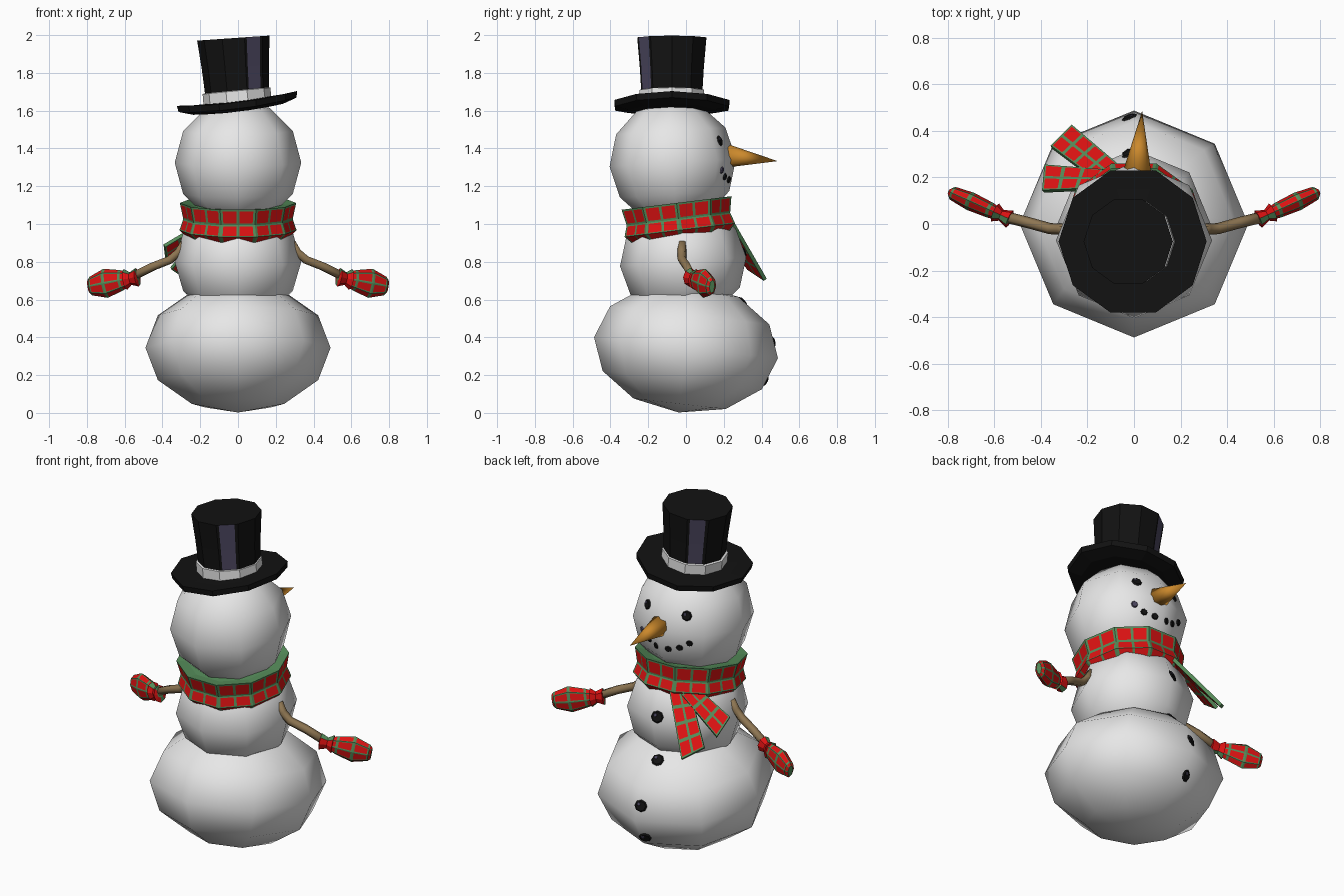
import bpy, bmesh, math
from mathutils import Vector, Matrix
from mathutils.bvhtree import BVHTree

if "Cube" in bpy.data.objects:
    bpy.data.objects.remove(bpy.data.objects["Cube"])


def material(name, r, g, b):
    m = bpy.data.materials.new(name)
    m.diffuse_color = (r, g, b, 1)
    m.use_nodes = True
    m.node_tree.nodes["Principled BSDF"].inputs["Base Color"].default_value = m.diffuse_color
    return m


SNOW = material("snow white", .8, .8, .8)
BLACK = material("black", .006, .006, .006)
SHINE = material("hat shine", .075, .065, .12)
RED = material("red", .72, .006, .006)
GREEN = material("green", .09, .26, .1)
BROWN = material("stick brown", .27, .18, .085)
ORANGE = material("carrot orange", .6, .25, .025)


def finish(name, bm, mats, smooth=False):
    me = bpy.data.meshes.new(name)
    bmesh.ops.recalc_face_normals(bm, faces=bm.faces[:])
    for f in bm.faces:
        f.smooth = smooth
    bm.to_mesh(me)
    bm.free()
    for m in mats:
        me.materials.append(m)
    ob = bpy.data.objects.new(name, me)
    bpy.context.collection.objects.link(ob)
    return ob


def refine(pts, cuts, closed):
    """Insert points at the given fractions of every segment."""
    out = []
    n = len(pts)
    for i in range(n if closed else n - 1):
        a, b = pts[i], pts[(i + 1) % n]
        out += [a] + [a.lerp(b, t) for t in cuts]
    return out if closed else out + [pts[-1]]


def loft(name, rings, mats, ucuts=(), vcuts=(), rule=None, cap=True, smooth=False):
    """Skin closed rings; rule(side, part, row, rowpart) picks the material."""
    nu, nv = len(ucuts) + 1, len(vcuts) + 1
    cols = [refine(list(c), vcuts, False) for c in zip(*rings)]
    rows = [refine(list(r), ucuts, True) for r in zip(*cols)]
    bm = bmesh.new()
    vs = [[bm.verts.new(p) for p in r] for r in rows]
    n = len(vs[0])
    for j in range(len(vs) - 1):
        for i in range(n):
            k = (i + 1) % n
            f = bm.faces.new((vs[j][i], vs[j][k], vs[j + 1][k], vs[j + 1][i]))
            if rule:
                f.material_index = rule(i // nu, i % nu, j // nv, j % nv)
    if cap:
        bm.faces.new(vs[0])
        bm.faces.new(vs[-1])
    return finish(name, bm, mats, smooth)


def lathe_rings(profile, n, mat, curl=0):
    """Rings from (radius, height); curl lifts the rim towards +-x."""
    out = []
    for r, z in profile:
        ring = []
        for i in range(n):
            a = 2 * math.pi * i / n
            lift = curl * math.cos(a) ** 2 * (r / .32) ** 2
            ring.append(mat @ Vector((r * math.cos(a), r * math.sin(a), z + lift)))
        out.append(ring)
    return out


def place(loc, axis, deg):
    return Matrix.Translation(loc) @ Matrix.Rotation(math.radians(deg), 4, axis)


def tile(side, part, row, rowpart):
    return 1 if part == 1 and rowpart == 1 else 0


# Snowballs, slightly tilted
balls = {}
for name, loc, rad, rz, deg in (("bottom_snowball", (0, 0, .345), .49, .345, -6.5),
                                ("middle_snowball", (0, -.015, .80), .335, .31, 4),
                                ("head", (0, -.07, 1.325), .335, .335, 3.5)):
    bm = bmesh.new()
    bmesh.ops.create_uvsphere(bm, u_segments=8, v_segments=6, radius=1,
                              matrix=place(loc, 'X', deg) @ Matrix.Diagonal((rad, rad, rz, 1)))
    balls[name] = BVHTree.FromBMesh(bm)
    finish(name, bm, [SNOW], True)


# Coal pieces: thin plates laid on the snow, on the +y side
def coal(name, ball, x, z, r, mat=BLACK, shine=True):
    hit, nor, _, _ = balls[ball].ray_cast(Vector((x, 2, z)), Vector((0, -1, 0)))
    q = nor.to_track_quat('Z', 'Y').to_matrix().to_4x4()
    bm = bmesh.new()
    frame = Matrix.Translation(hit + nor * .003) @ q
    bmesh.ops.create_cone(bm, cap_ends=True, segments=8, radius1=r, radius2=r * .75,
                          depth=.008, matrix=frame)
    if shine:
        old = set(bm.faces)
        bmesh.ops.create_cone(bm, cap_ends=True, segments=6, radius1=r * .3, radius2=r * .25,
                              depth=.003,
                              matrix=frame @ Matrix.Translation((-r * .3, r * .3, .005)))
        for f in bm.faces:
            if f not in old:
                f.material_index = 1
    finish(name, bm, [mat, SHINE])


for s in (-1, 1):
    coal("eye", "head", s * .13, 1.44, .03)
    for x, z in ((.04, 1.235), (.1, 1.25)):
        coal("mouth_coal", "head", s * x, z, .02, shine=False)
    coal("mouth_corner", "head", s * .155, 1.285, .02, SHINE if s > 0 else BLACK, False)
for ball, z in (("middle_snowball", .85), ("bottom_snowball", .59),
                ("bottom_snowball", .375), ("bottom_snowball", .17)):
    coal("button", ball, -.02, z, .036)

# Carrot nose
bm = bmesh.new()
base, tip = Vector((.012, .2, 1.362)), Vector((.035, .485, 1.333))
axis = tip - base
bmesh.ops.create_cone(bm, cap_ends=True, segments=8, radius1=.066, radius2=0, depth=axis.length,
                      matrix=Matrix.Translation((base + tip) / 2)
                      @ axis.to_track_quat('Z', 'Y').to_matrix().to_4x4())
finish("carrot_nose", bm, [ORANGE], True)

# Top hat: brim, crown with shine streaks, band
brim = place((0, -.075, 1.615), 'Y', -7)
loft("hat_brim", lathe_rings([(.15, -.02), (.24, -.02), (.315, -.005), (.32, .028),
                              (.24, .03), (.15, .035)], 10, brim, .022), [BLACK])
crown = place((0, -.075, 1.63), 'Y', -4)
loft("hat_crown", lathe_rings([(.168, 0), (.17, .07), (.178, .2), (.192, .355)], 10, crown),
     [BLACK, SHINE], (.12, .85), (),
     lambda side, part, row, rp: int(side in (3, 8) and part == 1 and row > 0))
loft("hat_band", lathe_rings([(.172, .0), (.181, .02), (.18, .085), (.172, .088)], 10,
                             place((0, -.075, 1.62), 'Y', -5.5)), [SNOW])

# Scarf ring with red checks
loft("scarf_wrap", lathe_rings([(.25, -.092), (.275, -.095), (.31, -.06), (.29, 0),
                                (.308, .085), (.25, .075)], 10, place((0, -.04, 1.027), 'X', 7)),
     [GREEN, RED], (.07, .46, .54, .93), (.1, .88),
     lambda side, part, row, rp: int(part in (1, 3) and rp == 1 and row in (2, 3) or
                                     part in (1, 3) and rp > 0 and row == 1))


# Scarf tails hanging over the chest
def tail(name, start, end, w0, w1, steps):
    start, end, w0, w1 = map(Vector, (start, end, w0, w1))
    thick = (end - start).cross(w1).normalized() * .01
    rings = []
    for k in range(steps + 1):
        c, w = start.lerp(end, k / steps), w0.lerp(w1, k / steps) / 2
        rings.append([c - w - thick, c - thick, c + w - thick,
                      c + w + thick, c + thick, c - w + thick])
    loft(name, rings, [GREEN, RED], (.1, .9), (.1, .9),
         lambda s, p, r, q: int(p == 1 and q == 1 and s not in (2, 5)))


tail("scarf_tail_long", (-.11, .215, 1.0), (-.31, .375, .735),
     (.09, .07, 0), (.09, .09, -.06), 4)
tail("scarf_tail_short", (-.15, .19, 1.0), (-.385, .195, .845),
     (.04, .08, -.03), (.01, .11, -.08), 3)


# Stick arms and mittens, mirrored
def oval(c, direction, a, b, n, s):
    """Ring across direction: a = half thickness, b = half height."""
    side = direction.cross(Vector((0, 0, 1))).normalized()
    up = side.cross(direction).normalized()
    pts = [c + side * a * math.cos(2 * math.pi * i / n) + up * b * math.sin(2 * math.pi * i / n)
           for i in range(n)]
    return [Vector((p.x * s, p.y, p.z)) for p in pts]


for s, label in ((1, "right"), (-1, "left")):
    path = [Vector(p) for p in ((.285, -.02, .90), (.315, -.022, .85), (.36, -.02, .81),
                                (.45, .005, .775), (.57, .035, .715))]
    rings = []
    for i, p in enumerate(path):
        d = path[min(i + 1, 4)] - path[max(i - 1, 0)]
        rings.append(oval(p, d, .024, .024, 6, s))
    loft(label + "_stick_arm", rings, [BROWN], smooth=True)

    wrist, end = Vector((.575, .04, .71)), Vector((.785, .135, .67))
    d = end - wrist
    hand = [(-.02, .025, .035), (.2, .034, .055), (.6, .04, .078), (.97, .03, .05), (1.03, .015, .035)]
    loft(label + "_mitten", [oval(wrist + d * t, d, a, b, 8, s) for t, a, b in hand],
         [GREEN, RED], (.12, .88), (.1, .9), tile)
    cuff = [(-.22, .02, .02), (-.2, .04, .05), (-.03, .025, .034), (.1, .042, .056), (.11, .02, .03)]
    loft(label + "_mitten_cuff", [oval(wrist + d * t, d, a, b, 8, s) for t, a, b in cuff],
         [GREEN, RED], (), (), lambda sd, p, r, q: int(sd % 4 != 1))
